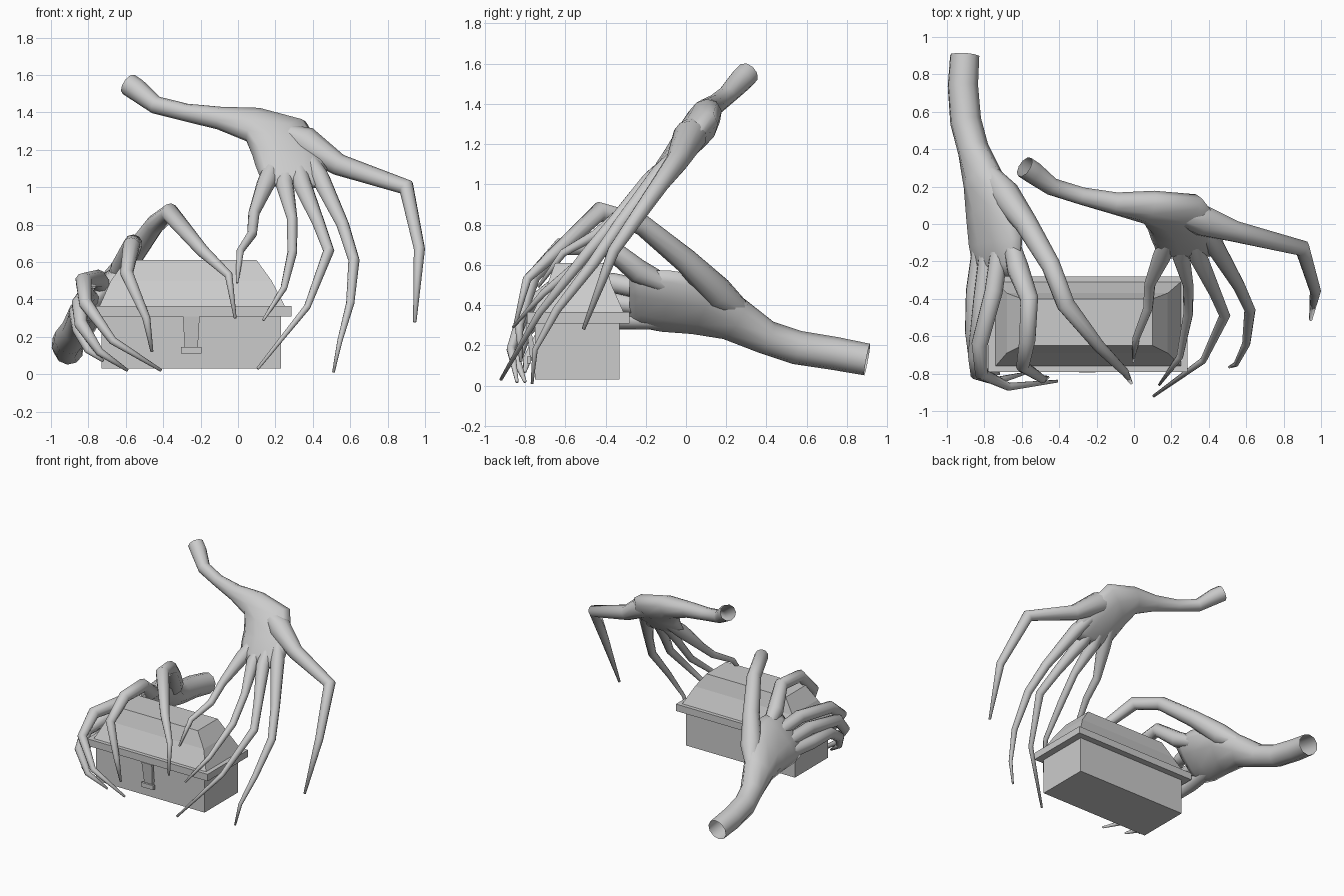
import bpy, bmesh, math
from mathutils import Vector

SIDES = 10

def finish(bm, name, smooth):
    bmesh.ops.recalc_face_normals(bm, faces=bm.faces)
    me = bpy.data.meshes.new(name)
    bm.to_mesh(me)
    bm.free()
    ob = bpy.data.objects.new(name, me)
    bpy.context.collection.objects.link(ob)
    if smooth:
        for p in me.polygons:
            p.use_smooth = True
    return ob

def limb(bm, pts, n):
    """Loft ellipses along points (x, y, z, half width[, half thickness]); start stays open."""
    pos = [Vector(p[:3]) for p in pts]
    n = Vector(n)
    rings = []
    for i, p in enumerate(pts):
        t = Vector()
        if i > 0:
            t += (pos[i] - pos[i - 1]).normalized()
        if i < len(pts) - 1:
            t += (pos[i + 1] - pos[i]).normalized()
        t.normalize()
        n = (n - t * n.dot(t)).normalized()
        a = t.cross(n)
        ra, rb = p[3], p[-1]
        rings.append([bm.verts.new(pos[i] + a * ra * math.cos(k * math.tau / SIDES)
                                   + n * rb * math.sin(k * math.tau / SIDES)) for k in range(SIDES)])
    for r, s in zip(rings, rings[1:]):
        for k in range(SIDES):
            j = (k + 1) % SIDES
            bm.faces.new((r[k], r[j], s[j], s[k]))
    bm.faces.new(rings[-1])

def hand(name, palm, fingers, n):
    bm = bmesh.new()
    limb(bm, palm, n)
    for radii, path in fingers:
        limb(bm, [p + (r,) for p, r in zip(path, radii)], n)
    finish(bm, name, True)

def stack(name, levels):
    """Box-like solid lofted through rectangles (x0, x1, y0, y1, z)."""
    bm = bmesh.new()
    rs = [[bm.verts.new(c) for c in ((a, c0, z), (b, c0, z), (b, d, z), (a, d, z))]
          for a, b, c0, d, z in levels]
    for r, s in zip(rs, rs[1:]):
        for k in range(4):
            bm.faces.new((r[k], r[(k + 1) % 4], s[(k + 1) % 4], s[k]))
    bm.faces.new(rs[0])
    bm.faces.new(rs[-1])
    return finish(bm, name, False)

def box(name, x0, x1, y0, y1, z0, z1):
    return stack(name, [(x0, x1, y0, y1, z0), (x0, x1, y0, y1, z1)])

# Chest
box("chest_body", -.73, .23, -.75, -.33, .03, .31)
box("chest_rim", -.78, .285, -.79, -.28, .31, .365)
stack("chest_lid", [(-.74, .25, -.76, -.31, .365), (-.68, .18, -.69, -.37, .50),
                    (-.60, .10, -.65, -.40, .61)])

# Latch on the front: plate and bottom lip
stack("latch_plate", [(-.285, -.215, -.775, -.745, .14), (-.295, -.205, -.795, -.775, .31)])
box("latch_lip", -.305, -.195, -.79, -.77, .11, .145)

# Raised hand
thin = (.045, .05, .034, .030, .018, .008)
hand("raised_hand", [
    (-.585, .305, 1.55, .06), (-.54, .275, 1.52, .06), (-.44, .20, 1.44, .048),
    (-.28, .15, 1.40, .046, .05), (-.10, .11, 1.37, .062, .06), (.08, .09, 1.335, .105, .08),
    (.22, .05, 1.26, .19, .085), (.28, -.04, 1.15, .195, .065), (.30, -.13, 1.05, .18, .045),
    (.30, -.17, 1.01, .15, .02)],
    [((.045, .05, .03, .026, .02, .007),
      [(.20, -.03, 1.15), (.15, -.17, 1.02), (.085, -.32, .86), (.075, -.45, .75),
       (.012, -.61, .66), (-.005, -.735, .49)]),
     ((.045, .048, .028, .026, .018, .007),
      [(.26, -.03, 1.15), (.25, -.17, 1.01), (.29, -.33, .83), (.29, -.48, .65),
       (.245, -.71, .46), (.135, -.86, .29)]),
     (thin, [(.31, -.03, 1.15), (.345, -.18, 1.01), (.43, -.36, .81), (.485, -.49, .66),
             (.37, -.73, .36), (.105, -.92, .03)]),
     (thin[:4] + (.022, .014, .007),
      [(.36, .0, 1.18), (.44, -.13, 1.05), (.56, -.33, .80), (.62, -.46, .61),
       (.60, -.64, .38), (.545, -.75, .18), (.51, -.765, .01)]),
     ((.04, .085, .058, .045, .03, .009),
      [(.20, .06, 1.31), (.36, .02, 1.24), (.54, -.04, 1.12), (.90, -.13, 1.0),
       (.97, -.36, .67), (.945, -.51, .28)])],
    (0, .78, -.62))

# Gripping hand
grip = (.05, .05, .045, .036, .022, .008)
hand("gripping_hand", [
    (-.905, .90, .13, .08), (-.915, .74, .16, .083), (-.90, .55, .19, .085), (-.86, .40, .24, .085),
    (-.81, .24, .33, .125, .09), (-.76, .08, .40, .19, .09), (-.74, -.10, .42, .205, .075),
    (-.735, -.22, .43, .19, .055), (-.735, -.28, .43, .16, .02)],
    [((.04, .08, .062, .052, .05, .034, .022, .008),
      [(-.79, .30, .36), (-.69, .16, .46), (-.575, .0, .62), (-.445, -.22, .80),
       (-.365, -.43, .865), (-.19, -.65, .66), (-.05, -.79, .53), (-.015, -.85, .30)]),
     ((.04, .06, .05, .045, .036, .022, .008),
      [(-.67, -.05, .48), (-.62, -.24, .57), (-.56, -.40, .70), (-.57, -.62, .69),
       (-.595, -.76, .54), (-.49, -.83, .30), (-.46, -.82, .12)]),
     (grip, [(-.71, -.08, .45), (-.75, -.36, .51), (-.825, -.64, .50), (-.815, -.80, .38),
             (-.67, -.87, .18), (-.41, -.84, .02)]),
     (grip, [(-.77, -.08, .38), (-.81, -.40, .42), (-.845, -.70, .38), (-.84, -.80, .27),
             (-.74, -.84, .12), (-.59, -.80, .02)]),
     (grip, [(-.81, -.08, .33), (-.85, -.36, .33), (-.86, -.58, .33), (-.85, -.72, .24),
             (-.80, -.79, .13), (-.72, -.80, .07)])],
    (.75, 0, -.66))
